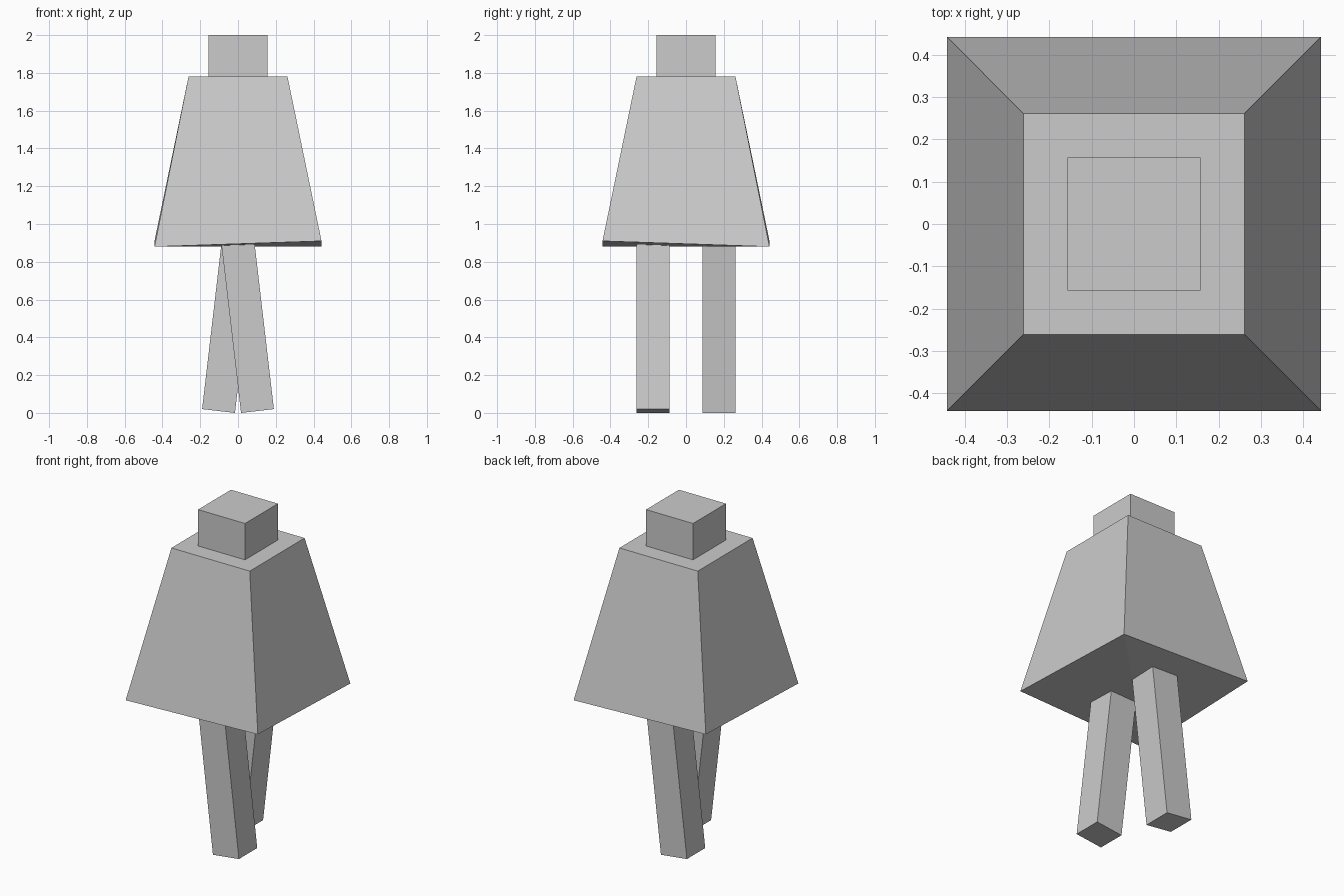
import bpy
from mathutils import Matrix, Vector

default = bpy.data.objects.get("Cube")
if default:
    bpy.data.objects.remove(default, do_unlink=True)

grey = bpy.data.materials.new("light grey")
grey.use_nodes = True
COLOUR = (0.6, 0.6, 0.6, 1)
grey.diffuse_color = COLOUR
grey.node_tree.nodes["Principled BSDF"].inputs["Base Color"].default_value = COLOUR

SIDES = ((-1, -1), (1, -1), (1, 1), (-1, 1))


def block(name, lower, upper, bottom, top, matrix=Matrix()):
    """Square block; bottom gives the height of each lower corner."""
    points = [Vector((x * lower, y * lower, z)) for (x, y), z in zip(SIDES, bottom)]
    points += [Vector((x * upper, y * upper, top)) for x, y in SIDES]
    faces = [(i, (i + 1) % 4, (i + 1) % 4 + 4, i + 4) for i in range(4)]
    # The underside folds along the diagonal between its low corners
    faces += [(4, 5, 6, 7), (0, 2, 1), (0, 3, 2)]
    mesh = bpy.data.meshes.new(name)
    mesh.from_pydata([matrix @ p for p in points], [], faces)
    mesh.materials.append(grey)
    obj = bpy.data.objects.new(name, mesh)
    bpy.context.collection.objects.link(obj)
    return obj


# Head and flared body, whose lower rim is slightly twisted
block("head", 0.157, 0.157, [1.77] * 4, 2.0)
block("body", 0.442, 0.262, [0.88, 0.91, 0.88, 0.91], 1.78)

# Legs stand one behind the other and swing to opposite sides
for name, side in (("front_leg", 1), ("back_leg", -1)):
    foot = Matrix.Translation((side * 0.103, -side * 0.175, 0.01))
    swing = Matrix.Rotation(-side * 0.116, 4, "Y")
    block(name, 0.0875, 0.0875, [0] * 4, 0.93, foot @ swing)
